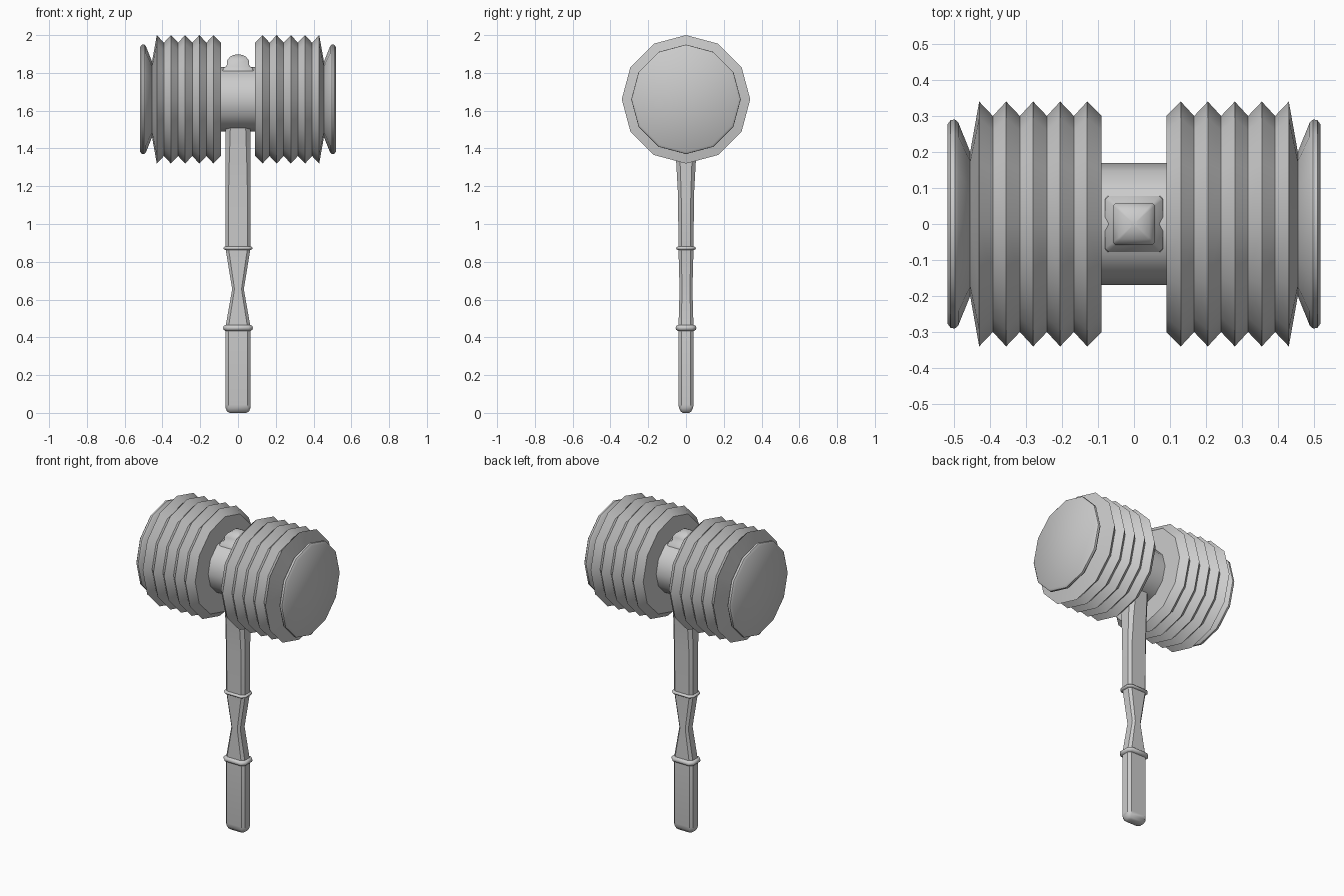
import bpy, bmesh, math

cube = bpy.data.objects.get("Cube")
if cube:
    bpy.data.objects.remove(cube, do_unlink=True)

grey = bpy.data.materials.new("plain_grey")
grey.use_nodes = True
COLOUR = (0.6, 0.6, 0.6, 1)
grey.diffuse_color = COLOUR
grey.node_tree.nodes["Principled BSDF"].inputs["Base Color"].default_value = COLOUR

AXIS_Z = 1.66  # height of the head's axis


def loft(name, rings, angle):
    """Skin a stack of equal-length rings, cap both ends, smooth by angle."""
    bm = bmesh.new()
    loops = [[bm.verts.new(p) for p in ring] for ring in rings]
    n = len(loops[0])
    for a, b in zip(loops, loops[1:]):
        for i in range(n):
            j = (i + 1) % n
            bm.faces.new((a[i], a[j], b[j], b[i]))
    bm.faces.new(loops[0])
    bm.faces.new(loops[-1])
    bmesh.ops.recalc_face_normals(bm, faces=bm.faces)
    mesh = bpy.data.meshes.new(name)
    bm.to_mesh(mesh)
    bm.free()
    mesh.materials.append(grey)
    obj = bpy.data.objects.new(name, mesh)
    bpy.context.collection.objects.link(obj)
    bpy.ops.object.select_all(action='DESELECT')
    obj.select_set(True)
    bpy.context.view_layer.objects.active = obj
    bpy.ops.object.shade_smooth_by_angle(angle=math.radians(angle))
    return obj


def wheel(x, r, sides=12):
    """Polygon ring around the head's axis."""
    steps = [2 * math.pi * i / sides for i in range(sides)]
    return [(x, r * math.sin(a), AXIS_Z + r * math.cos(a)) for a in steps]


def slab(z, hx, hy, cut=0.4):
    """Rectangular ring with cut corners, for the handle."""
    c = min(hx, hy) * cut
    quarter = [(hx, hy - c), (hx - c, hy)]
    pts = quarter + [(-x, y) for x, y in reversed(quarter)]
    pts += [(-x, -y) for x, y in pts]
    return [(x, y, z) for x, y in pts]


# Head: pleated bellows ending in a flared striking disc, on each side
pleats = [(0.09, 0.30)]
for k in range(5):
    peak = 0.13 + k * 0.075
    pleats.append((peak, 0.34))
    if k < 4:
        pleats.append((peak + 0.037, 0.30))
disc = [(0.455, 0.20), (0.488, 0.282), (0.497, 0.29), (0.509, 0.289), (0.518, 0.277)]
for side, label in ((1, "left"), (-1, "right")):
    loft(label + "_bellows", [wheel(side * x, r) for x, r in pleats + disc], 40)

# Hub joining the two bellows
loft("hub", [wheel(x, 0.17) for x in (-0.1, 0, 0.1)], 40)

# Handle: rounded butt, pinched waist, widening towards the head
handle = [(0.0, 0.045, 0.018), (0.008, 0.058, 0.028), (0.025, 0.066, 0.037),
          (0.045, 0.067, 0.04), (0.45, 0.067, 0.04), (0.655, 0.031, 0.034),
          (0.87, 0.066, 0.04), (1.15, 0.067, 0.042), (1.33, 0.067, 0.052),
          (1.52, 0.067, 0.07)]
loft("handle", [slab(*s) for s in handle], 40)

# Rounded collars at both ends of the grip
for name, z, half, hx, hy in (("lower_collar", 0.45, 0.016, 0.079, 0.055),
                              ("upper_collar", 0.872, 0.01, 0.077, 0.052)):
    rings = [(-half, 0.012), (-half * 0.6, 0.003), (0, 0), (half * 0.6, 0.003), (half, 0.012)]
    loft(name, [slab(z + dz, hx - d, hy - d) for dz, d in rings], 60)

# Domed square knob on top of the hub
knob = [(1.79, 0.083, 0.08), (1.825, 0.08, 0.077), (1.835, 0.06, 0.06), (1.865, 0.058, 0.058),
        (1.885, 0.042, 0.042), (1.895, 0.022, 0.022), (1.898, 0.008, 0.008)]
loft("knob", [slab(z, x, y, 0.12) for z, x, y in knob], 60)
